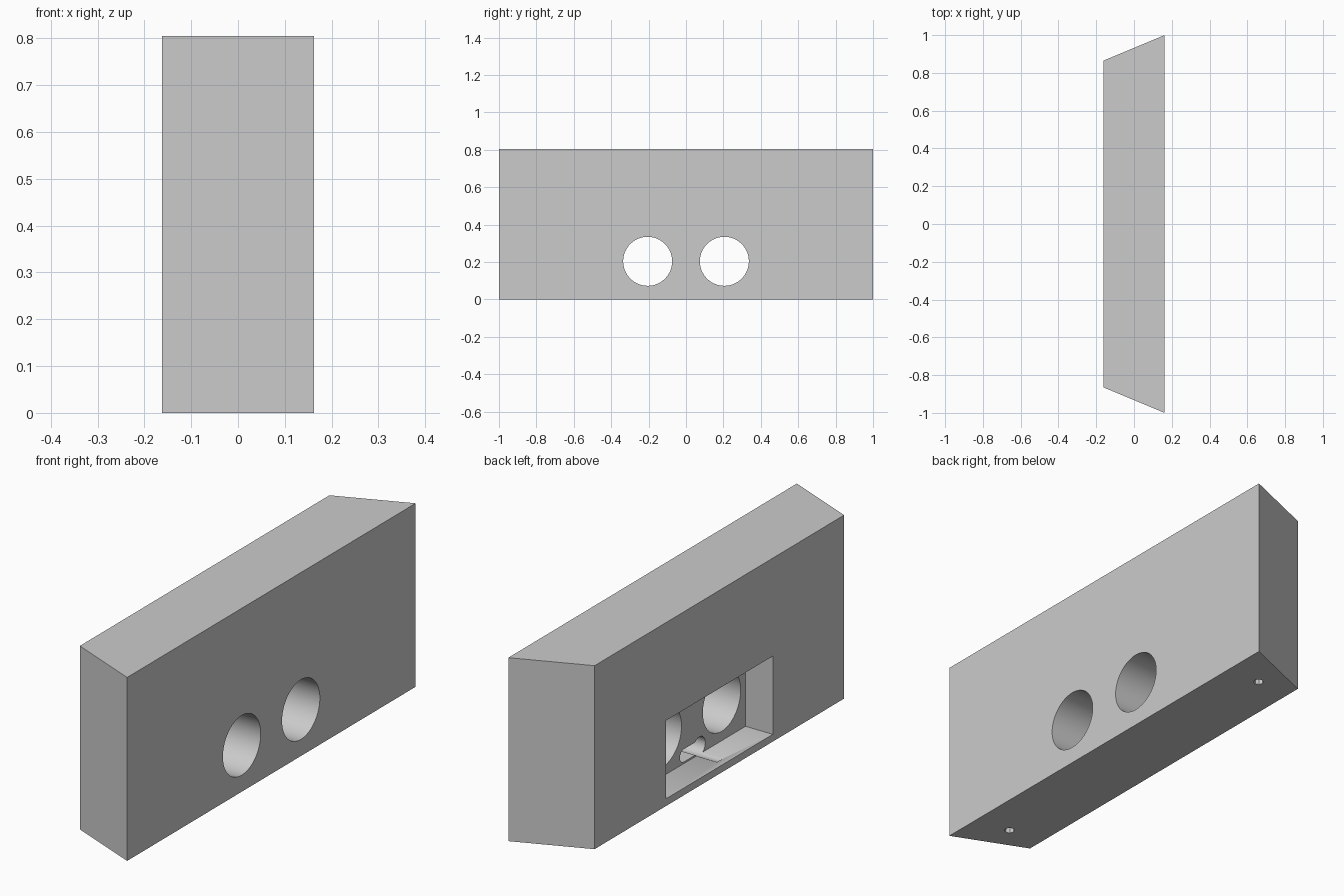
import bpy
import bmesh
import math
from mathutils import Matrix

cube = bpy.data.objects.get("Cube")
if cube:
    bpy.data.objects.remove(cube, do_unlink=True)

HALF_X, HEIGHT = 0.162, 0.805
FLOOR_X = -0.03          # depth reached by the rear pocket

grey = bpy.data.materials.new("light grey")
grey.use_nodes = True
colour = (0.6, 0.6, 0.6, 1)
grey.diffuse_color = colour
grey.node_tree.nodes["Principled BSDF"].inputs["Base Color"].default_value = colour


def make_object(name, bm):
    bmesh.ops.recalc_face_normals(bm, faces=bm.faces)
    mesh = bpy.data.meshes.new(name)
    bm.to_mesh(mesh)
    bm.free()
    mesh.materials.append(grey)
    obj = bpy.data.objects.new(name, mesh)
    bpy.context.collection.objects.link(obj)
    return obj


def box(name, low, high):
    bm = bmesh.new()
    size = [b - a for a, b in zip(low, high)]
    centre = [(a + b) / 2 for a, b in zip(low, high)]
    matrix = Matrix.Translation(centre) @ Matrix.Diagonal((*size, 1))
    bmesh.ops.create_cube(bm, size=1, matrix=matrix)
    return make_object(name, bm)


def cylinder(name, centre, radius, depth, sides, along_x=True):
    bm = bmesh.new()
    matrix = Matrix.Translation(centre)
    if along_x:
        matrix = matrix @ Matrix.Rotation(math.pi / 2, 4, "Y")
    bmesh.ops.create_cone(bm, cap_ends=True, segments=sides, radius1=radius,
                          radius2=radius, depth=depth, matrix=matrix)
    return make_object(name, bm)


def cut(target, cutter):
    mod = target.modifiers.new("cut", "BOOLEAN")
    mod.operation = "DIFFERENCE"
    mod.solver = "EXACT"
    mod.object = cutter
    bpy.context.view_layer.objects.active = target
    bpy.ops.object.modifier_apply(modifier=mod.name)
    bpy.data.objects.remove(cutter, do_unlink=True)


# Block with slanted ends, extruded from its plan outline
bm = bmesh.new()
plan = [(HALF_X, -1), (HALF_X, 1), (-HALF_X, 0.865), (-HALF_X, -0.865)]
base = bm.faces.new([bm.verts.new((x, y, 0)) for x, y in plan])
top = bmesh.ops.extrude_face_region(bm, geom=[base])["geom"]
bmesh.ops.translate(bm, vec=(0, 0, HEIGHT),
                    verts=[v for v in top if isinstance(v, bmesh.types.BMVert)])
block = make_object("block", bm)

# Rear pocket
cut(block, box("pocket_cutter", (-0.3, -0.37, 0.032), (FLOOR_X, 0.37, 0.375)))

for side in (-1, 1):
    # Large round through hole
    cut(block, cylinder("hole_cutter", (0, side * 0.205, 0.204), 0.131, 1, 64))
    # Small mounting hole underneath
    cut(block, cylinder("mount_cutter", (0, side * 0.805, 0), 0.021, 0.3, 8, False))

# Blind keyhole slot in the pocket floor
SLOT_Z = 0.067
cut(block, cylinder("keyhole_cutter", (FLOOR_X, -0.05, SLOT_Z), 0.041, 0.2, 32))
cut(block, box("slot_cutter", (FLOOR_X - 0.1, -0.05, SLOT_Z - 0.028),
               (FLOOR_X + 0.1, 0.058, SLOT_Z + 0.028)))
cut(block, cylinder("slot_end_cutter", (FLOOR_X, 0.058, SLOT_Z), 0.028, 0.2, 32))

# Smooth bores, sharp edges
bpy.ops.object.select_all(action="DESELECT")
block.select_set(True)
bpy.context.view_layer.objects.active = block
bpy.ops.object.shade_smooth_by_angle(angle=math.radians(30))
